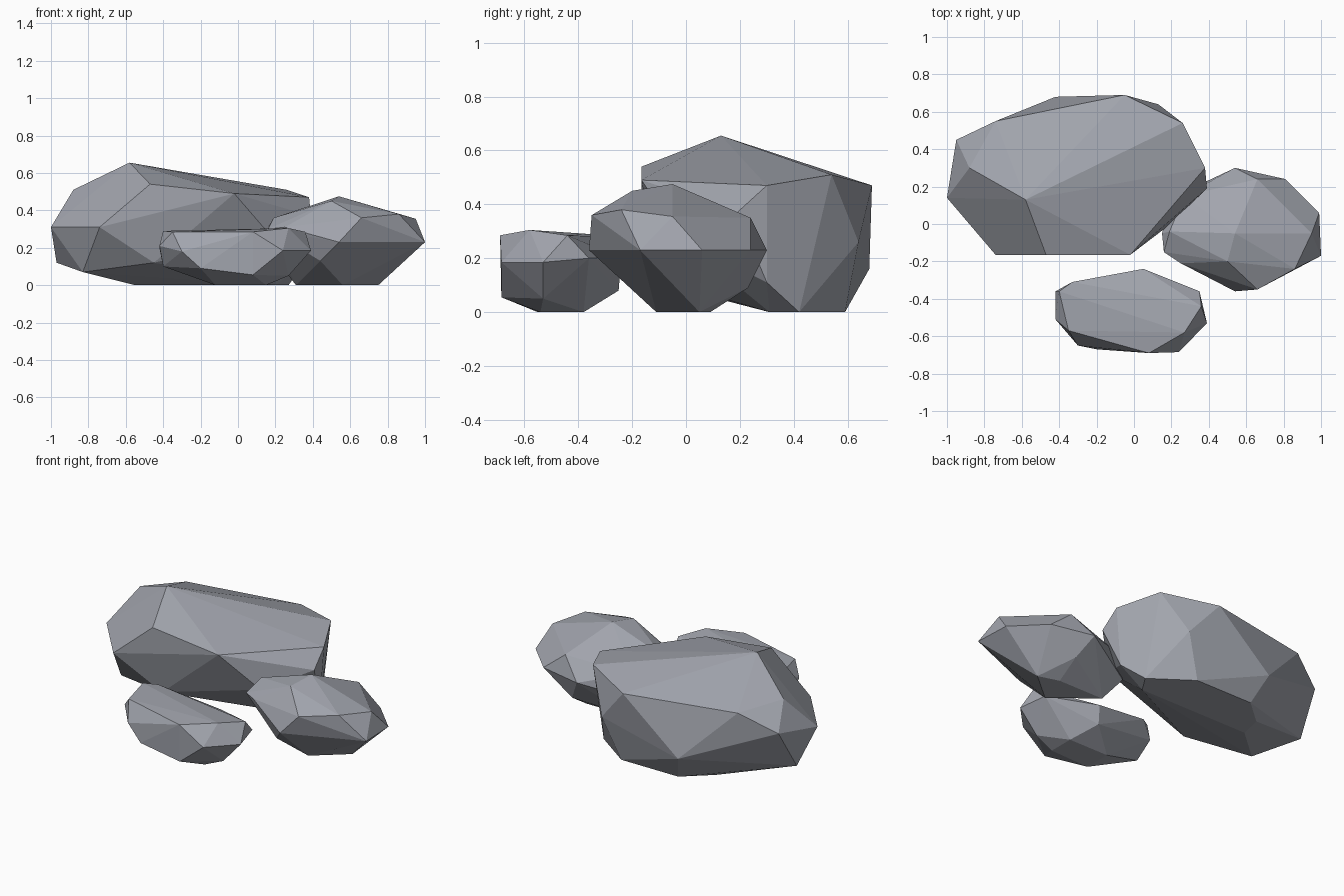
import bpy
import bmesh
import math

default_cube = bpy.data.objects.get("Cube")
if default_cube:
    bpy.data.objects.remove(default_cube, do_unlink=True)


def make_material(name, colour):
    material = bpy.data.materials.new(name)
    material.use_nodes = True
    material.diffuse_color = colour
    shader = material.node_tree.nodes["Principled BSDF"]
    shader.inputs["Base Color"].default_value = colour
    shader.inputs["Roughness"].default_value = 0.9
    return material


def make_rock(name, material, *layers):
    """Wrap corner points, grouped by layer, in a faceted convex boulder."""
    mesh = bpy.data.meshes.new(name)
    shape = bmesh.new()
    for layer in layers:
        for corner in layer:
            shape.verts.new(corner)
    hull = bmesh.ops.convex_hull(shape, input=shape.verts)
    loose = set(hull["geom_interior"]) | set(hull["geom_unused"])
    bmesh.ops.delete(
        shape,
        geom=[item for item in loose if isinstance(item, bmesh.types.BMVert)],
        context="VERTS",
    )
    # Merge almost flat neighbours into broad stone facets
    bmesh.ops.dissolve_limit(
        shape, angle_limit=math.radians(3), verts=shape.verts, edges=shape.edges
    )
    bmesh.ops.recalc_face_normals(shape, faces=shape.faces)
    for face in shape.faces:
        face.smooth = False
    shape.to_mesh(mesh)
    shape.free()
    mesh.materials.append(material)
    rock = bpy.data.objects.new(name, mesh)
    bpy.context.scene.collection.objects.link(rock)
    return rock


stone = make_material("grey stone", (0.36, 0.375, 0.42, 1))

# Large boulder at the back: crown, girdle, underside
make_rock(
    "large_rock", stone,
    [(-.58, .13, .655), (-.88, .3, .51), (-.47, -.165, .54), (-.02, -.165, .49),
     (.26, .54, .51), (.38, .3, .47), (-.05, .69, .47), (-.74, .55, .48)],
    [(-1, .14, .31), (-.74, -.165, .31), (-.95, .45, .37), (.39, .19, .37),
     (.13, .64, .26), (-.42, .68, .16), (.17, -.02, .27)],
    [(-.97, .3, .12), (-.83, .04, .07), (-.45, -.1, .12), (.35, .3, .11),
     (-.55, .31, 0), (-.52, .45, 0), (-.36, .59, 0), (.03, .59, 0),
     (.27, .42, 0), (.2, .31, 0)],
)

# Medium boulder on the side
make_rock(
    "side_rock", stone,
    [(.54, -.05, .475), (.5, -.2, .45), (.66, -.35, .36), (.86, -.24, .38),
     (.95, -.05, .355), (.66, .24, .35), (.19, -.04, .36)],
    [(.54, -.36, .23), (1, -.17, .23), (.99, .06, .23), (.81, .24, .23),
     (.54, .3, .23), (.16, -.15, .3), (.15, -.05, .29), (.25, -.21, .31),
     (.27, .15, .3), (.2, .14, .14)],
    [(.44, -.25, .13), (.62, .23, .09), (.56, -.11, 0), (.75, .05, 0),
     (.62, .09, 0), (.31, .09, 0)],
)

# Small boulder at the front
make_rock(
    "front_rock", stone,
    [(.08, -.69, .285), (.27, -.58, .305), (.36, -.44, .285), (-.35, -.57, .285),
     (-.33, -.31, .28), (-.4, -.36, .29)],
    [(.39, -.53, .185), (.24, -.685, .185), (-.3, -.65, .18), (-.42, -.51, .21),
     (-.42, -.36, .2), (.35, -.36, .2), (.05, -.24, .2)],
    [(.08, -.685, .055), (-.2, -.67, .09), (.27, -.53, .05), (-.4, -.45, .1),
     (.05, -.25, .08), (-.12, -.55, 0), (.15, -.54, 0), (.15, -.38, 0),
     (-.12, -.38, 0)],
)
